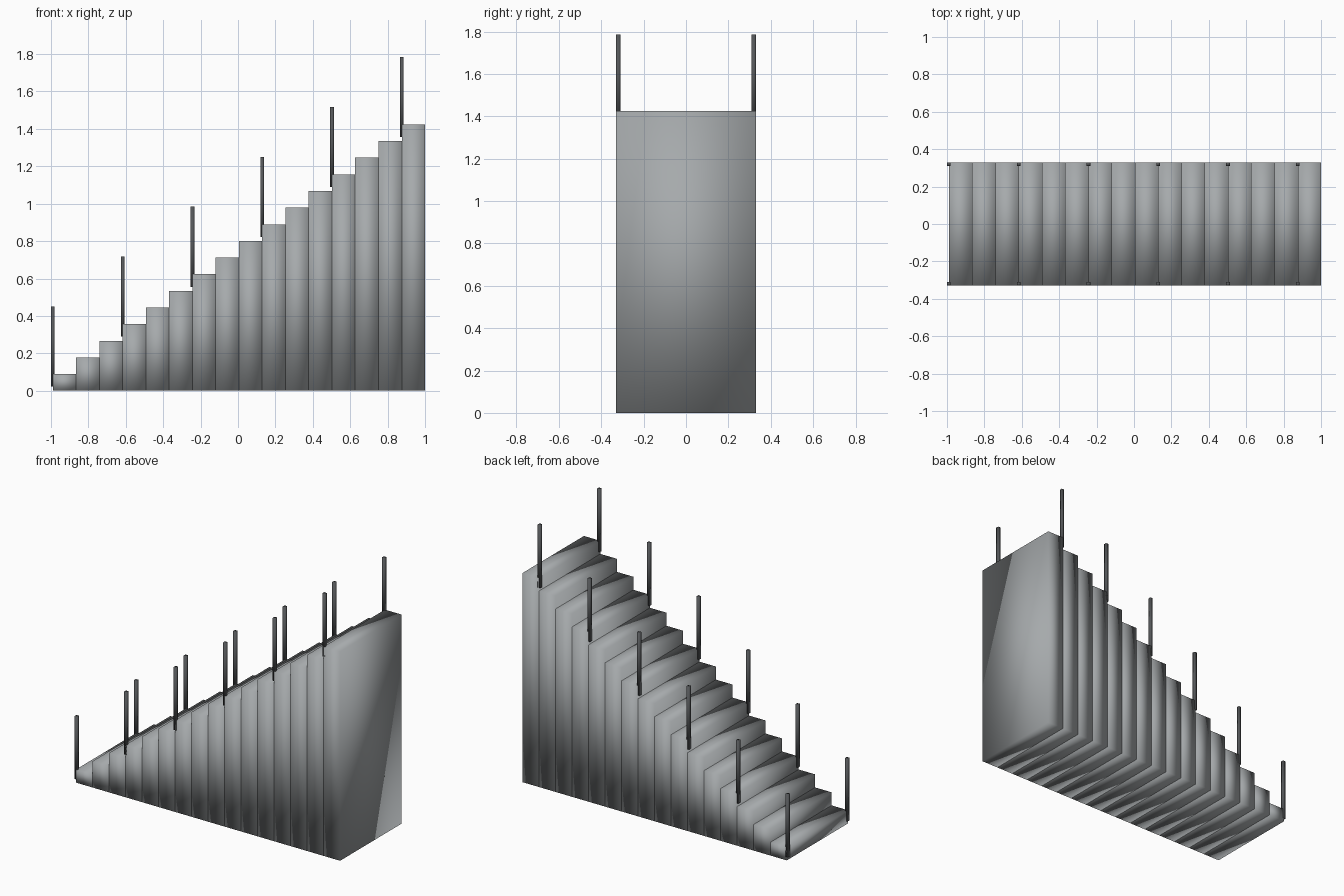
import bpy

cube = bpy.data.objects.get("Cube")
if cube:
    bpy.data.objects.remove(cube, do_unlink=True)

STEPS = 16
START, END = -0.99, 1.0
TREAD = (END - START) / STEPS
RISE = 0.089
HALF_DEPTH = 0.33
POST = 0.02


def make_material(name, color):
    mat = bpy.data.materials.new(name)
    mat.use_nodes = True
    mat.diffuse_color = color
    mat.node_tree.nodes["Principled BSDF"].inputs["Base Color"].default_value = color
    return mat


def block(name, x, y, z, mat):
    """Softly shaded box spanning the given (low, high) ranges."""
    bpy.ops.mesh.primitive_cube_add(size=1)
    obj = bpy.context.object
    obj.name = name
    for v in obj.data.vertices:
        v.co = [lo + (c + 0.5) * (hi - lo) for c, (lo, hi) in zip(v.co, (x, y, z))]
    obj.data.materials.append(mat)
    bpy.ops.object.shade_smooth()
    return obj


stone = make_material("stone grey", (0.38, 0.40, 0.41, 1))
metal = make_material("dark metal", (0.09, 0.095, 0.1, 1))

# Solid steps, each reaching down to the ground
for i in range(STEPS):
    x = START + i * TREAD
    block(f"step_{i + 1}", (x, x + TREAD), (-HALF_DEPTH, HALF_DEPTH),
          (0, (i + 1) * RISE), stone)

# Railing posts in pairs on every third step edge
for i in range(0, STEPS, 3):
    x = START + i * TREAD
    for side, label in ((-1, "front"), (1, "back")):
        y = side * (HALF_DEPTH - POST / 2)
        block(f"{label}_post_{i // 3 + 1}", (x - POST / 2, x + POST / 2),
              (y - POST / 2, y + POST / 2),
              (i * RISE + 0.022, i * RISE + 0.45), metal)
